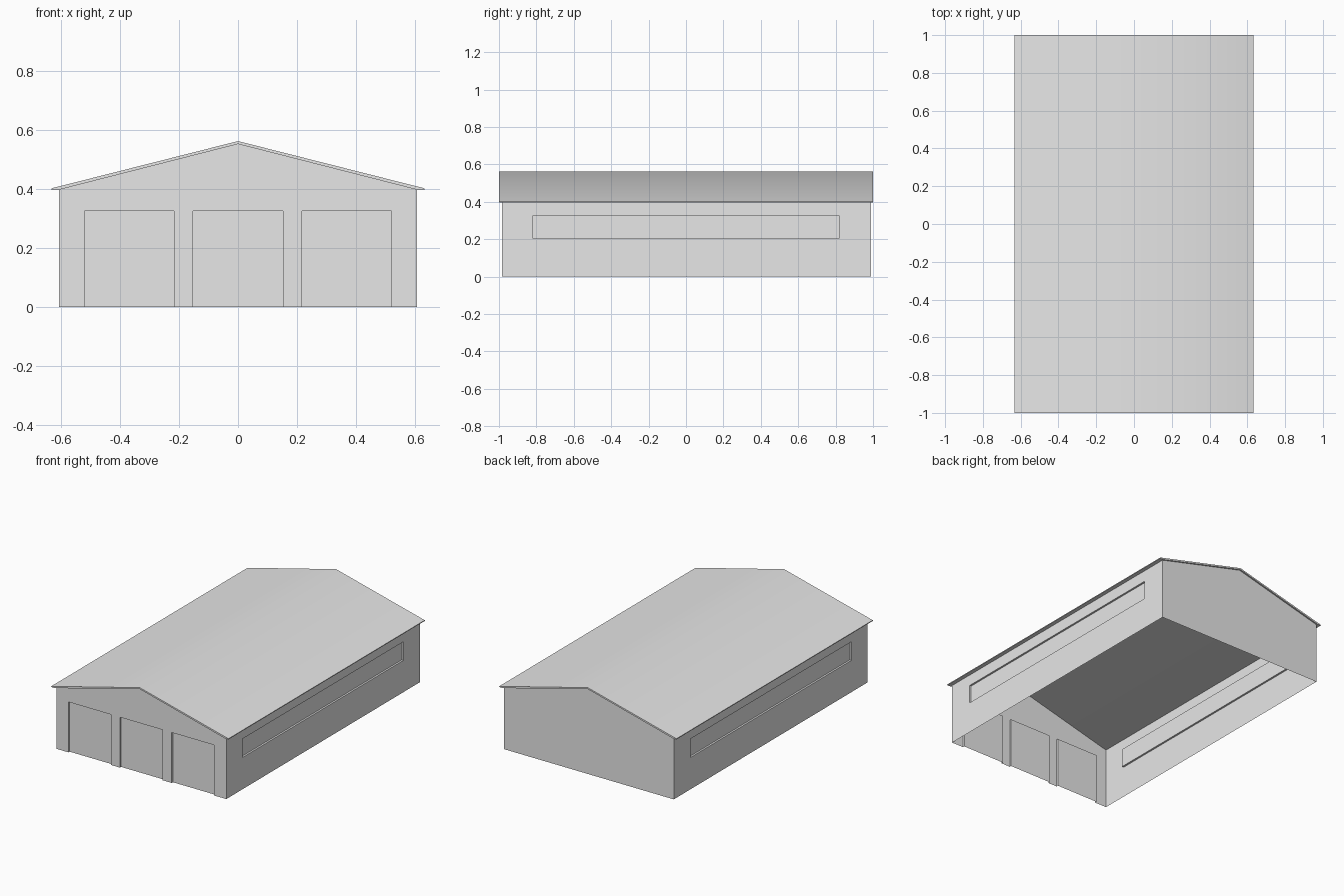
import bpy
import math
from mathutils import Vector

if "Cube" in bpy.data.objects:
    bpy.data.objects.remove(bpy.data.objects["Cube"], do_unlink=True)

# One plain grey for the whole building
grey = bpy.data.materials.new("light_grey")
grey.use_nodes = True
GREY = (0.8, 0.8, 0.8, 1)
grey.diffuse_color = GREY
grey.node_tree.nodes["Principled BSDF"].inputs["Base Color"].default_value = GREY

HALF_W, FRONT, BACK, EAVE, PEAK = 0.606, -0.985, 0.99, 0.40, 0.556
DEPTH = 0.012
HEAD = 0.325
SILL = 0.205


def make(name, polygons):
    """Make an object from a list of polygons given as point lists."""
    verts, faces, index = [], [], {}
    for poly in polygons:
        face = []
        for p in poly:
            key = tuple(round(c, 5) for c in p)
            if key not in index:
                index[key] = len(verts)
                verts.append(key)
            face.append(index[key])
        faces.append(face)
    mesh = bpy.data.meshes.new(name)
    mesh.from_pydata(verts, [], faces)
    mesh.materials.append(grey)
    obj = bpy.data.objects.new(name, mesh)
    bpy.context.collection.objects.link(obj)
    return obj


def bridge(ring_a, ring_b, edges):
    """Quads joining two matching rings along the chosen edges."""
    n = len(ring_a)
    return [[ring_a[i], ring_a[(i + 1) % n], ring_b[(i + 1) % n], ring_b[i]] for i in edges]


def rect(a, b, low, high):
    return [(a, low), (b, low), (b, high), (a, high)]


# Front wall: gable outline notched by three garage doors
doors = [(-0.52, -0.217), (-0.152, 0.152), (0.217, 0.52)]
outline = [(-HALF_W, 0)]
for a, b in doors:
    outline += [(a, 0), (a, HEAD), (b, HEAD), (b, 0)]
gable = [(HALF_W, 0), (HALF_W, EAVE), (0, PEAK), (-HALF_W, EAVE)]
make("front_wall", [[(x, FRONT, z) for x, z in outline + gable]])

# Recessed doors, open at the threshold
for side, (a, b) in zip(("right", "middle", "left"), doors):
    opening = [(x, FRONT, z) for x, z in rect(a, b, 0, HEAD)]
    panel = [(x, y + DEPTH, z) for x, y, z in opening]
    make(side + "_garage_door", [panel] + bridge(opening, panel, (1, 2, 3)))

# Back wall
make("back_wall", [[(x, BACK, z) for x, z in reversed([(-HALF_W, 0)] + gable)]])

# Side walls, each with one long recessed window
for side, s in (("left", 1), ("right", -1)):
    def ring(corners, inset=0):
        points = [Vector((s * (HALF_W - inset), y, z)) for y, z in corners]
        return points if s > 0 else points[::-1]

    wall = ring(rect(FRONT, BACK, 0, EAVE))
    window = rect(-0.82, 0.82, SILL, HEAD)
    opening, pane = ring(window), ring(window, DEPTH)
    make(side + "_wall", bridge(wall, opening, range(4)))
    make(side + "_window", [pane] + bridge(opening, pane, range(4)))

# Thin pitched roof with a small overhang, softly shaded over the ridge
half = [(0.632, 0.397), (0.632, 0.402), (0, 0.562)]
profile = half + [(-x, z) for x, z in half[1::-1]] + [(-0.607, 0.397), (0, 0.552), (0.607, 0.397)]
front = [(x, -1, z) for x, z in profile]
back = [(x, 1, z) for x, z in profile]
strips = [list(reversed(q)) for q in bridge(front, back, range(len(profile)))]
roof = make("roof", [front, back[::-1]] + [q[::-1] for q in strips])

bpy.ops.object.select_all(action="DESELECT")
roof.select_set(True)
bpy.context.view_layer.objects.active = roof
bpy.ops.object.shade_smooth_by_angle(angle=math.radians(30))
